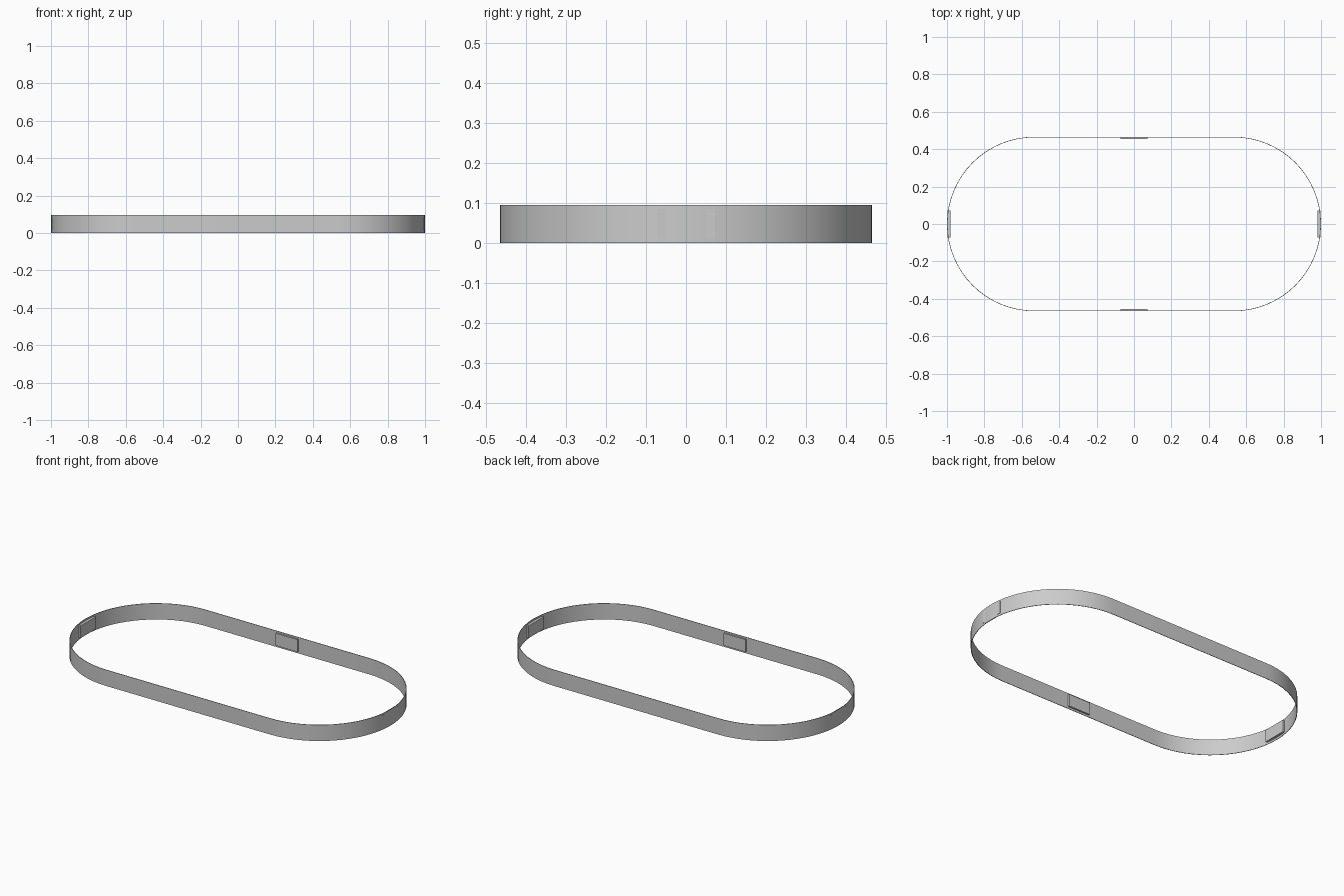
import bpy, bmesh, math
from mathutils import Matrix, Vector

cube = bpy.data.objects.get("Cube")
if cube:
    bpy.data.objects.remove(cube, do_unlink=True)

HALF_X, HALF_Y, HEIGHT = 1.0, 0.466, 0.095
WALL = 0.003      # wall thickness
SEGMENTS = 32     # per rounded end

grey = bpy.data.materials.new("plain_grey")
grey.use_nodes = True
colour = (0.6, 0.6, 0.6, 1)
grey.diffuse_color = colour
grey.node_tree.nodes["Principled BSDF"].inputs["Base Color"].default_value = colour


def add_object(name, bm):
    bmesh.ops.recalc_face_normals(bm, faces=bm.faces)
    mesh = bpy.data.meshes.new(name)
    bm.to_mesh(mesh)
    bm.free()
    mesh.materials.append(grey)
    obj = bpy.data.objects.new(name, mesh)
    bpy.context.collection.objects.link(obj)
    return obj


def stadium(radius):
    """Outline of two half circles joined by straight sides."""
    centre = HALF_X - HALF_Y
    points = []
    for side in (1, -1):
        for i in range(SEGMENTS + 1):
            a = -math.pi / 2 + math.pi * i / SEGMENTS
            points.append(Vector((centre + radius * math.cos(a), radius * math.sin(a), 0)) * side)
    return points


# Thin boundary wall: four rings joined into a closed band
bm = bmesh.new()
rings = []
for radius, z in ((HALF_Y, 0), (HALF_Y, HEIGHT), (HALF_Y - WALL, HEIGHT), (HALF_Y - WALL, 0)):
    rings.append([bm.verts.new((p.x, p.y, z)) for p in stadium(radius)])
count = len(rings[0])
for r in range(4):
    a, b = rings[r], rings[(r + 1) % 4]
    for i in range(count):
        j = (i + 1) % count
        bm.faces.new((a[i], a[j], b[j], b[i]))
wall = add_object("boundary_wall", bm)
bpy.ops.object.select_all(action="DESELECT")
wall.select_set(True)
bpy.context.view_layer.objects.active = wall
bpy.ops.object.shade_smooth_by_angle(angle=math.radians(30))


# Flat panels on the inside of the wall
def add_panel(name, location, size):
    bm = bmesh.new()
    matrix = Matrix.Translation(location) @ Matrix.Diagonal((*size, 1))
    bmesh.ops.create_cube(bm, size=1, matrix=matrix)
    add_object(name, bm)


LENGTH, PANEL_H, MID = 0.144, 0.073, 0.0485
for name, s in (("front", -1), ("back", 1)):
    add_panel(name + "_panel", (0, s * 0.459, MID), (LENGTH, 0.011, PANEL_H))
for name, s in (("right", -1), ("left", 1)):
    add_panel(name + "_panel", (s * 0.989, 0, MID), (0.016, LENGTH, PANEL_H))
